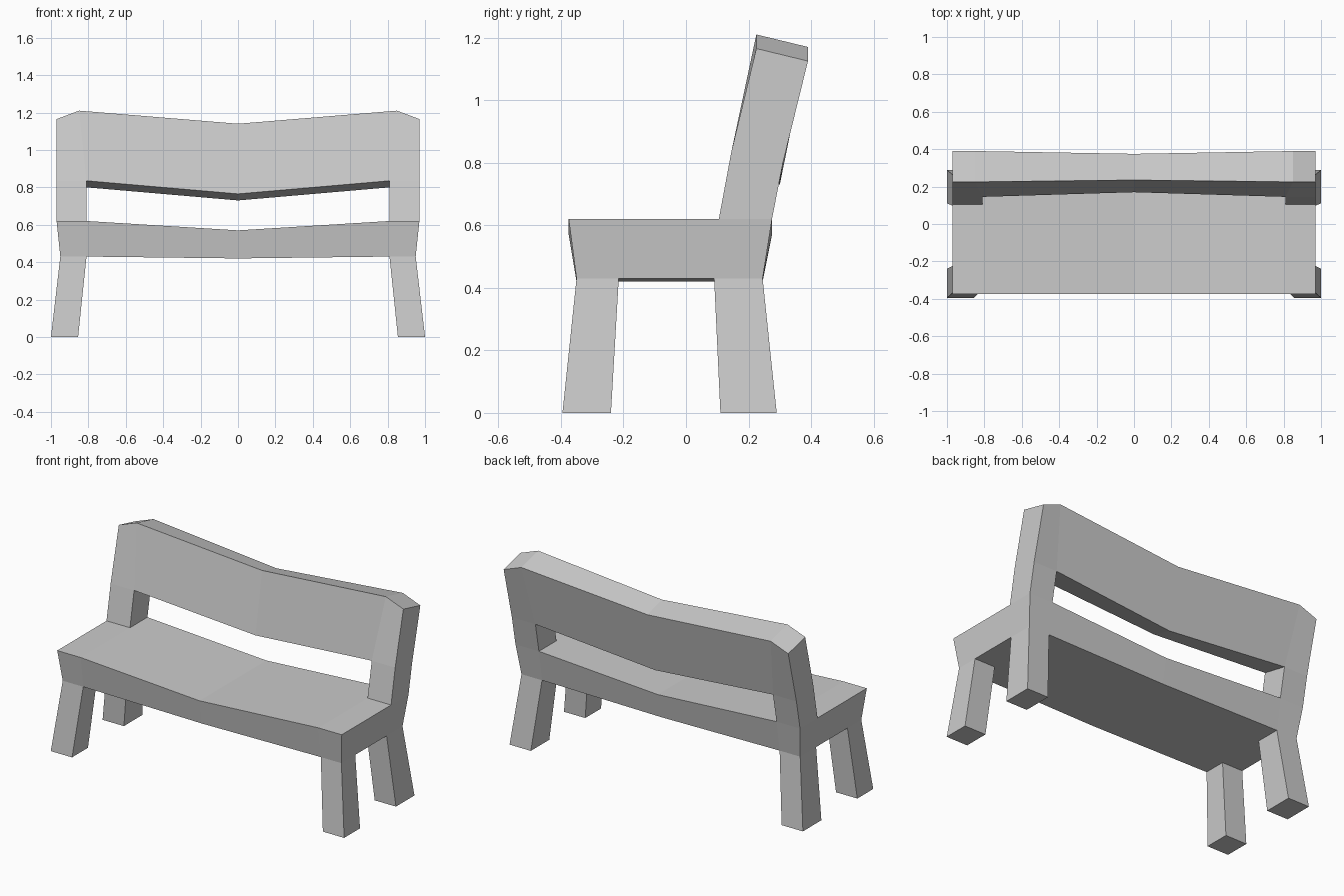
import bpy, bmesh

cube = bpy.data.objects.get("Cube")
if cube:
    bpy.data.objects.remove(cube, do_unlink=True)

stone = bpy.data.materials.new("light_grey")
stone.use_nodes = True
GREY = (0.6, 0.6, 0.6, 1)
stone.diffuse_color = GREY
stone.node_tree.nodes["Principled BSDF"].inputs["Base Color"].default_value = GREY


def loft(name, sections, open_start=False):
    """Bridge four-cornered sections, then mirror the half across x."""
    bm = bmesh.new()
    rings = [[bm.verts.new(p) for p in s] for s in sections]
    for a, b in zip(rings, rings[1:]):
        for i in range(4):
            j = (i + 1) % 4
            bm.faces.new((a[i], a[j], b[j], b[i]))
    if not open_start:
        bm.faces.new(rings[0])
    bm.faces.new(rings[-1])
    # Outward normals, judged from the closing face at the far end
    bmesh.ops.recalc_face_normals(bm, faces=bm.faces)
    bm.faces.ensure_lookup_table()
    end = bm.faces[-1]
    inner = sum((v.co for v in rings[-2]), end.normal * 0) / 4
    if end.normal.dot(end.calc_center_median() - inner) < 0:
        bmesh.ops.reverse_faces(bm, faces=bm.faces)
    mesh = bpy.data.meshes.new(name)
    bm.to_mesh(mesh)
    bm.free()
    mesh.materials.append(stone)
    obj = bpy.data.objects.new(name, mesh)
    bpy.context.collection.objects.link(obj)
    mirror = obj.modifiers.new("mirror", "MIRROR")
    mirror.use_clip = True
    return obj


def rect(x0, x1, y0, y1, z):
    return [(x0, y0, z), (x1, y0, z), (x1, y1, z), (x0, y1, z)]


def seat_section(x_top, x_low, top, low):
    return [(x_top, -0.375, top), (x_top, 0.275, top),
            (x_low, 0.245, low), (x_low, -0.35, low)]


# Sagging seat slab, narrower underneath
loft("seat", [seat_section(0, 0, 0.57, 0.42),
              seat_section(0.81, 0.81, 0.62, 0.43),
              seat_section(0.97, 0.95, 0.62, 0.43)], open_start=True)

# Leaning backrest with a dipped middle and chamfered outer corners
# Corner order: front top, back top, back low, front low
loft("backrest", [
    [(0, 0.235, 1.14), (0, 0.375, 1.10), (0, 0.30, 0.73), (0, 0.17, 0.765)],
    [(0.85, 0.225, 1.21), (0.85, 0.39, 1.17), (0.81, 0.31, 0.80), (0.81, 0.145, 0.835)],
    [(0.97, 0.225, 1.165), (0.97, 0.39, 1.125), (0.97, 0.31, 0.80), (0.97, 0.145, 0.835)],
], open_start=True)

# Posts joining the seat and the backrest
loft("back_posts", [
    rect(0.81, 0.97, 0.105, 0.275, 0.62),
    [(0.81, 0.145, 0.835), (0.97, 0.145, 0.835), (0.97, 0.31, 0.80), (0.81, 0.31, 0.80)],
])

# Splayed legs
for name, foot, top in (("front_legs", (-0.395, -0.24), (-0.35, -0.215)),
                        ("back_legs", (0.11, 0.29), (0.09, 0.245))):
    loft(name, [rect(0.855, 1.0, *foot, 0), rect(0.81, 0.95, *top, 0.43)])
